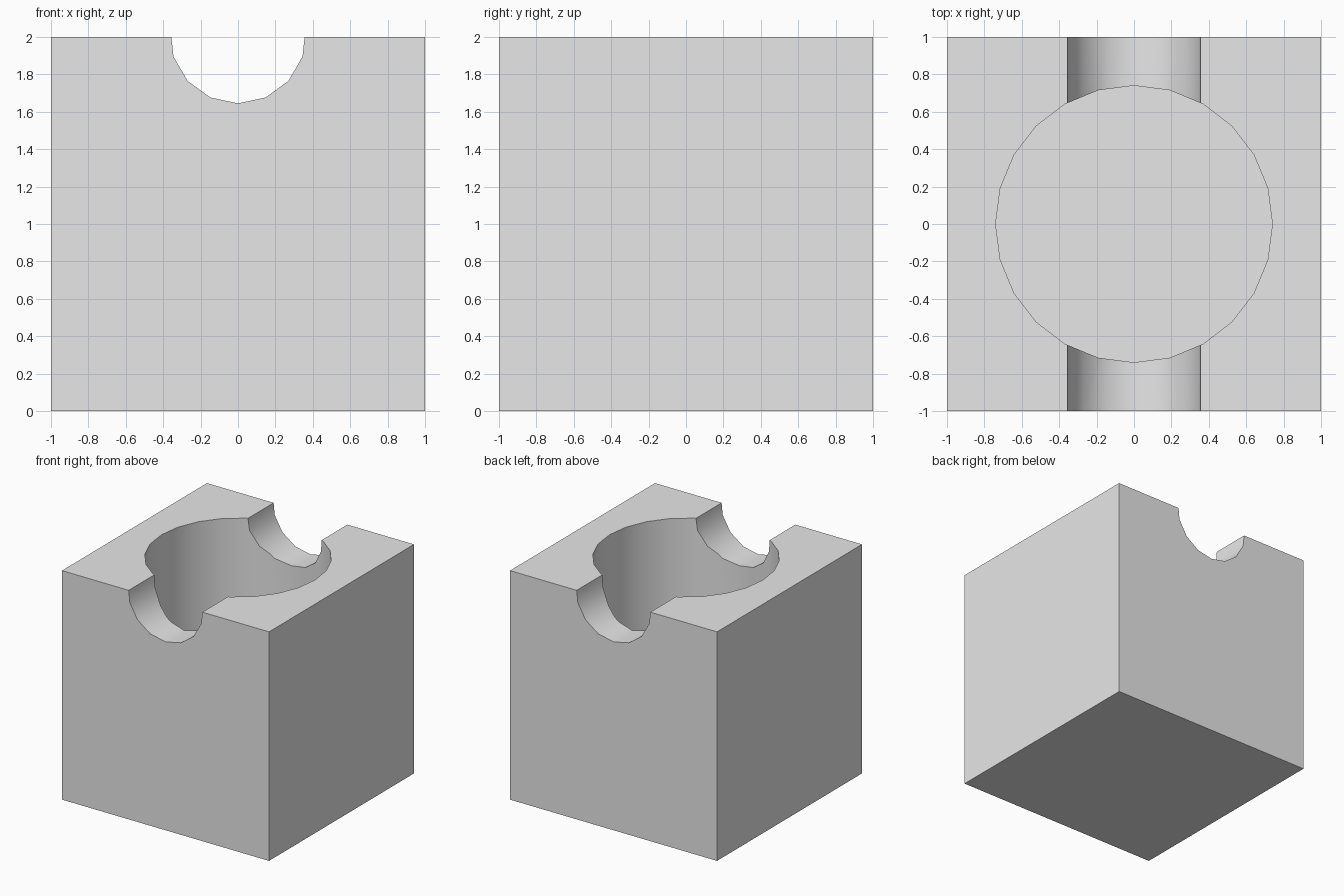
import bpy
import math

old = bpy.data.objects.get("Cube")
if old:
    bpy.data.objects.remove(old, do_unlink=True)

grey = bpy.data.materials.new("plain grey")
grey.use_nodes = True
colour = (0.8, 0.8, 0.8, 1)
grey.diffuse_color = colour
grey.node_tree.nodes["Principled BSDF"].inputs["Base Color"].default_value = colour


def cutter(name, sides, radius, depth, location, rotation=(0, 0, 0)):
    bpy.ops.mesh.primitive_cylinder_add(vertices=sides, radius=radius, depth=depth,
                                        location=location, rotation=rotation)
    ob = bpy.context.object
    ob.name = name
    ob.data.materials.append(grey)
    ob.hide_render = True
    return ob


# Solid block
bpy.ops.mesh.primitive_cube_add(size=2, location=(0, 0, 1))
block = bpy.context.object
block.name = "block"
block.data.materials.append(grey)

# Round well, and a channel across the top with one corner straight down
floor, top = 0.5, 2.5
well = cutter("well_cutter", 24, 0.74, top - floor, (0, 0, (top + floor) / 2))
channel = cutter("channel_cutter", 15, 0.363, 3, (0, 0, 2.008), (math.pi / 2, 0, 0))
low = min((channel.matrix_basis @ v.co).z for v in channel.data.vertices)
if low > 1.65:
    channel.rotation_euler = (-math.pi / 2, 0, 0)

# Cut both shapes out of the block
bpy.context.view_layer.objects.active = block
for tool in (well, channel):
    cut = block.modifiers.new(tool.name, "BOOLEAN")
    cut.operation = "DIFFERENCE"
    cut.solver = "EXACT"
    cut.object = tool
    bpy.ops.object.modifier_apply(modifier=cut.name)
for tool in (well, channel):
    bpy.data.objects.remove(tool, do_unlink=True)

bpy.ops.object.select_all(action="DESELECT")
block.select_set(True)
bpy.ops.object.shade_smooth_by_angle(angle=math.radians(30))
